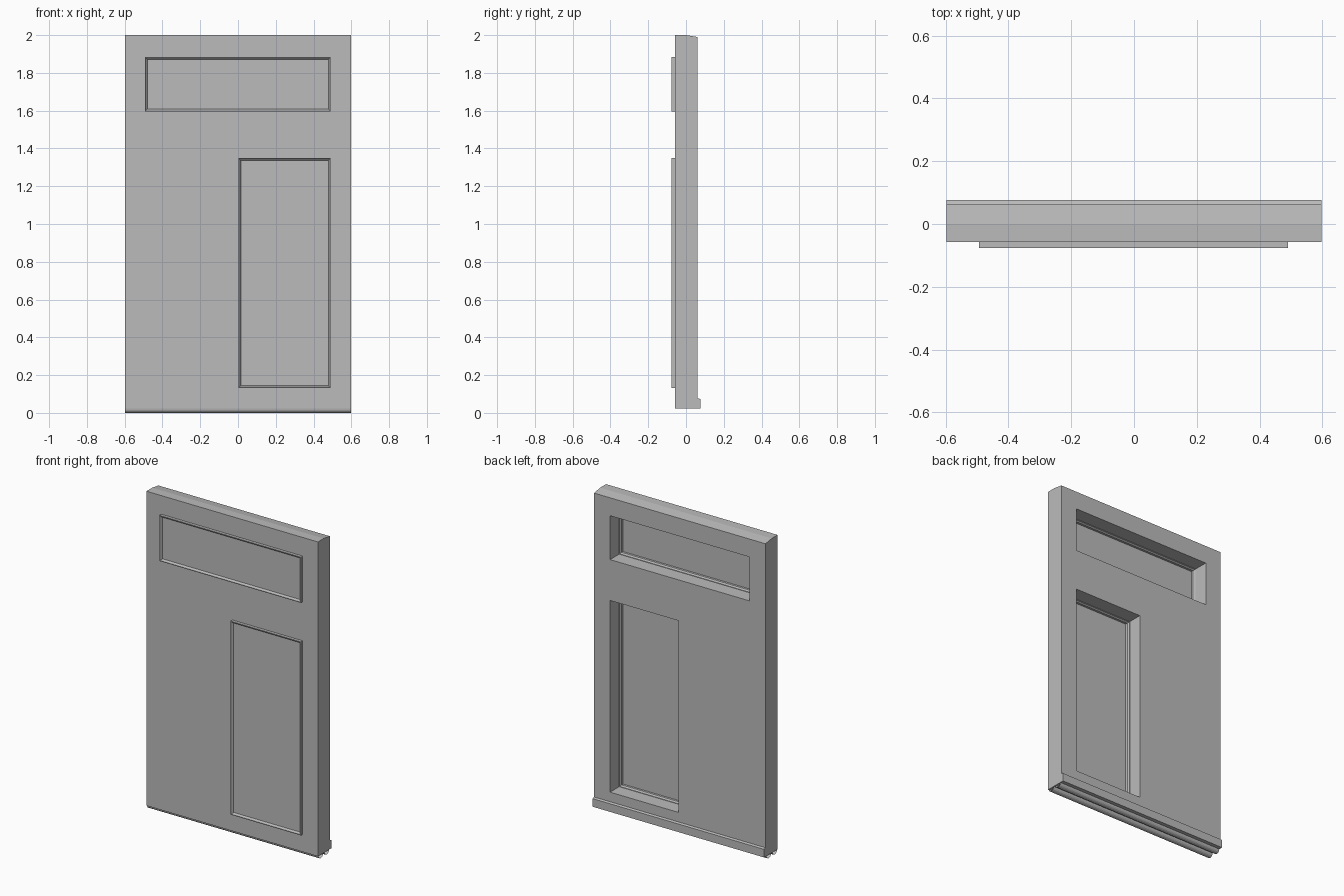
import bpy, bmesh, math

cube = bpy.data.objects.get("Cube")
if cube:
    bpy.data.objects.remove(cube, do_unlink=True)

GREY = (0.5, 0.5, 0.5, 1)
mat = bpy.data.materials.new("plain grey")
mat.use_nodes = True
mat.diffuse_color = GREY
mat.node_tree.nodes["Principled BSDF"].inputs["Base Color"].default_value = GREY

HALF_W = 0.597


def finish(name, bm, recalc=True):
    if recalc:
        bmesh.ops.recalc_face_normals(bm, faces=bm.faces)
    mesh = bpy.data.meshes.new(name)
    bm.to_mesh(mesh)
    bm.free()
    ob = bpy.data.objects.new(name, mesh)
    bpy.context.collection.objects.link(ob)
    mesh.materials.append(mat)
    return ob


def extrude_x(name, profile, closed=True):
    """Run a (y, z) profile across the full width."""
    bm = bmesh.new()
    ends = [[bm.verts.new((x, y, z)) for y, z in profile] for x in (-HALF_W, HALF_W)]
    n = len(profile)
    for i in range(n if closed else n - 1):
        j = (i + 1) % n
        bm.faces.new((ends[0][i], ends[0][j], ends[1][j], ends[1][i]))
    if closed:
        for ring in ends:
            bm.faces.new(ring)
    return finish(name, bm)


def box(name, x0, x1, y0, y1, z0, z1):
    bm = bmesh.new()
    bmesh.ops.create_cube(bm, size=1)
    for v in bm.verts:
        v.co = (x0 if v.co.x < 0 else x1, y0 if v.co.y < 0 else y1, z0 if v.co.z < 0 else z1)
    return finish(name, bm)


def moulding(name, x0, x1, z0, z1, profile):
    """Mitred rectangular frame from a closed (inset, y) profile."""
    bm = bmesh.new()
    rings = [[bm.verts.new(p) for p in ((x0 + d, y, z0 + d), (x1 - d, y, z0 + d),
                                        (x1 - d, y, z1 - d), (x0 + d, y, z1 - d))]
             for d, y in profile]
    for a, b in zip(rings, rings[1:] + rings[:1]):
        for i in range(4):
            j = (i + 1) % 4
            bm.faces.new((a[i], a[j], b[j], b[i]))
    return finish(name, bm)


# Slab with sloped top and a sill lip along the back of the base
slab = extrude_x("door_slab", [(-0.058, 0.022), (0.076, 0.022), (0.076, 0.073), (0.062, 0.078),
                               (0.062, 1.99), (0, 2.0), (-0.058, 2.0)])

# Panel openings, each with a thin infill, a front bead and a stepped back bead
openings = {"upper": (-0.493, 0.491, 1.595, 1.883), "lower": (0.002, 0.491, 0.132, 1.35)}
FRONT_BEAD = [(0, -0.057), (0, -0.076), (0.004, -0.076), (0.009, -0.072), (0.013, -0.064), (0.013, -0.057)]
BACK_BEAD = [(0.005, -0.057), (0.005, -0.028), (0.009, -0.028), (0.011, -0.036), (0.015, -0.04), (0.015, -0.057)]

for label, (x0, x1, z0, z1) in openings.items():
    g = 0.006
    cutter = box(label + "_cutter", x0 + g, x1 - g, -0.2, 0.2, z0 + g, z1 - g)
    cutter.hide_render = True
    mod = slab.modifiers.new("opening", "BOOLEAN")
    mod.operation, mod.solver, mod.object = "DIFFERENCE", "EXACT", cutter
    bpy.context.view_layer.objects.active = slab
    bpy.ops.object.modifier_apply(modifier=mod.name)
    bpy.data.objects.remove(cutter, do_unlink=True)
    box(label + "_panel", x0 + g, x1 - g, -0.064, -0.054, z0 + g, z1 - g)
    moulding(label + "_front_bead", x0, x1, z0, z1, FRONT_BEAD)
    moulding(label + "_back_bead", x0, x1, z0, z1, BACK_BEAD)

# Open-ended half-round seals under the base
for label, cy in (("front", -0.03), ("back", 0.03)):
    arc = [(cy + 0.022 * math.cos(a), 0.022 - 0.022 * math.sin(a))
           for a in (math.pi * i / 8 for i in range(9))]
    extrude_x(label + "_seal", arc, closed=False)
